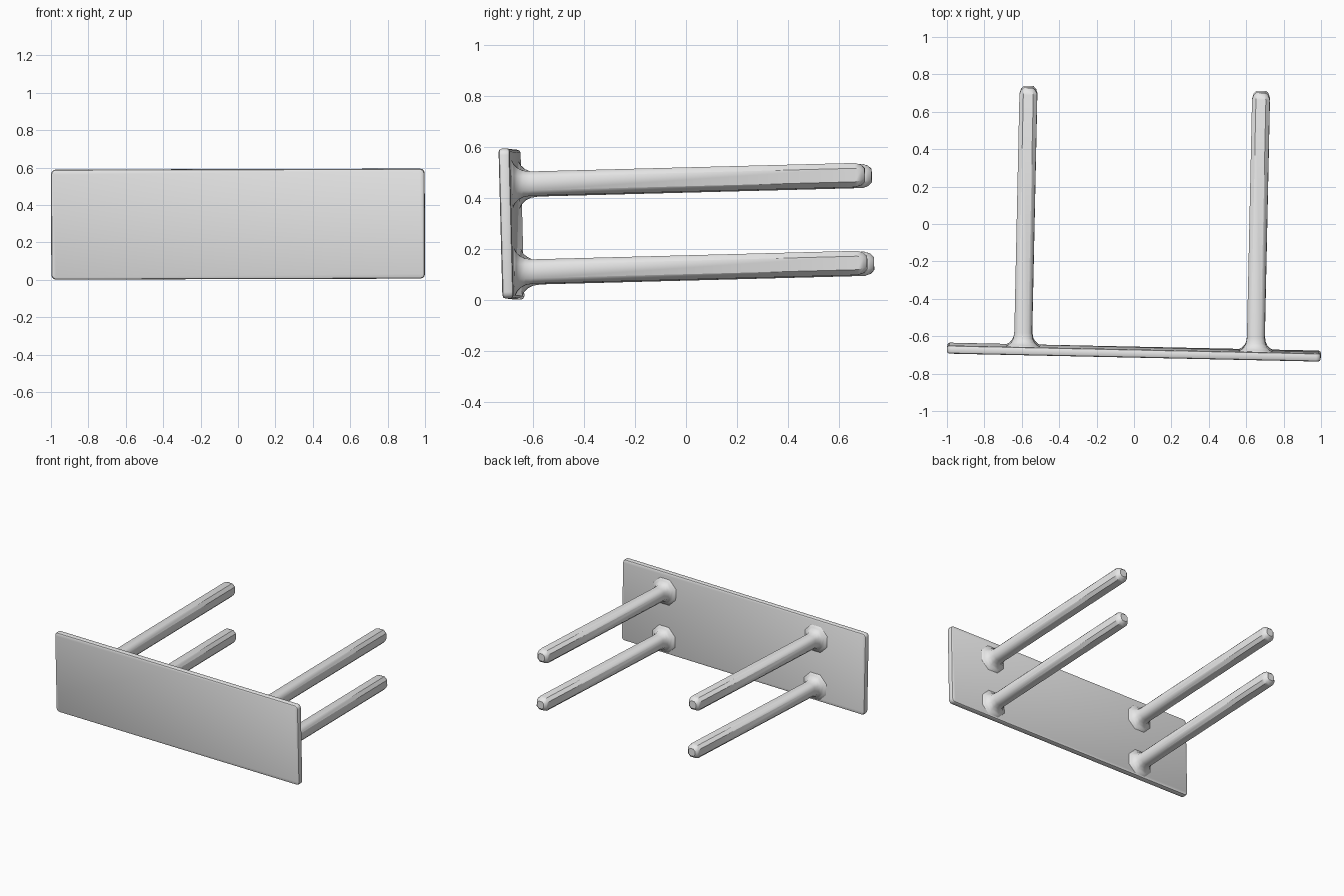
import bpy, bmesh, math
from mathutils import Matrix, Euler

cube = bpy.data.objects.get("Cube")
if cube:
    bpy.data.objects.remove(cube, do_unlink=True)

# One plain grey for everything
GREY = (0.8, 0.8, 0.8, 1.0)
mat = bpy.data.materials.new("plain grey")
mat.use_nodes = True
mat.diffuse_color = GREY
mat.node_tree.nodes["Principled BSDF"].inputs["Base Color"].default_value = GREY

# The whole model leans slightly
FRAME = Matrix.Translation((0, -0.685, 0.298)) @ Euler(
    (math.radians(1.5), math.radians(-0.15), math.radians(-1.23))).to_matrix().to_4x4()

HALF_T = 0.022  # half thickness of the panel


def finish(bm, name, smooth_below=-1.0):
    """Shade smooth with sharp creases, except near the blended root of a peg."""
    bmesh.ops.recalc_face_normals(bm, faces=bm.faces)
    for f in bm.faces:
        f.smooth = True
    for e in bm.edges:
        mid_y = (e.verts[0].co.y + e.verts[1].co.y) / 2
        if e.calc_face_angle(0) > math.radians(32) and mid_y > smooth_below:
            e.smooth = False
    mesh = bpy.data.meshes.new(name)
    bm.to_mesh(mesh)
    bm.free()
    mesh.materials.append(mat)
    ob = bpy.data.objects.new(name, mesh)
    ob.matrix_world = FRAME
    bpy.context.collection.objects.link(ob)
    return ob


# Panel: thin slab with rounded corners and a softened rim
bm = bmesh.new()
bmesh.ops.create_cube(bm, size=1, matrix=Matrix.Diagonal((1.998, 2 * HALF_T, 0.588, 1)))
corners = [e for e in bm.edges if abs(e.verts[0].co.y - e.verts[1].co.y) > 0.01]
bmesh.ops.bevel(bm, geom=corners, offset=0.025, segments=3, profile=0.5, affect='EDGES')
rim = [e for e in bm.edges if abs(e.verts[0].co.y - e.verts[1].co.y) < 0.001]
bmesh.ops.bevel(bm, geom=rim, offset=0.012, segments=2, profile=0.5, affect='EDGES')
finish(bm, "front_panel")


def peg(name, x, z):
    """Chamfered square bar lofted along y, flared at the panel and domed at the tip."""
    # (y, half width, chamfer)
    rings = [(0.012, 0.098, 0.057), (0.022, 0.092, 0.053), (0.030, 0.076, 0.043),
             (0.044, 0.062, 0.033), (0.064, 0.052, 0.025), (0.095, 0.0475, 0.021),
             (1.368, 0.0475, 0.021), (1.392, 0.040, 0.019), (1.406, 0.026, 0.013)]
    bm = bmesh.new()
    loops = []
    for y, h, c in rings:
        s = h - c
        outline = [(h, s), (s, h), (-s, h), (-h, s), (-h, -s), (-s, -h), (s, -h), (h, -s)]
        loops.append([bm.verts.new((x + u, y, z + v)) for u, v in outline])
    for a, b in zip(loops, loops[1:]):
        for i in range(8):
            j = (i + 1) % 8
            bm.faces.new((a[i], a[j], b[j], b[i]))
    bm.faces.new(loops[0])
    bm.faces.new(loops[-1])
    finish(bm, name, smooth_below=0.1)


# Four pegs behind the panel
for side, x in (("right", -0.594), ("left", 0.65)):
    for level, z in (("upper", 0.155), ("lower", -0.19)):
        peg(f"{level}_{side}_peg", x, z)
